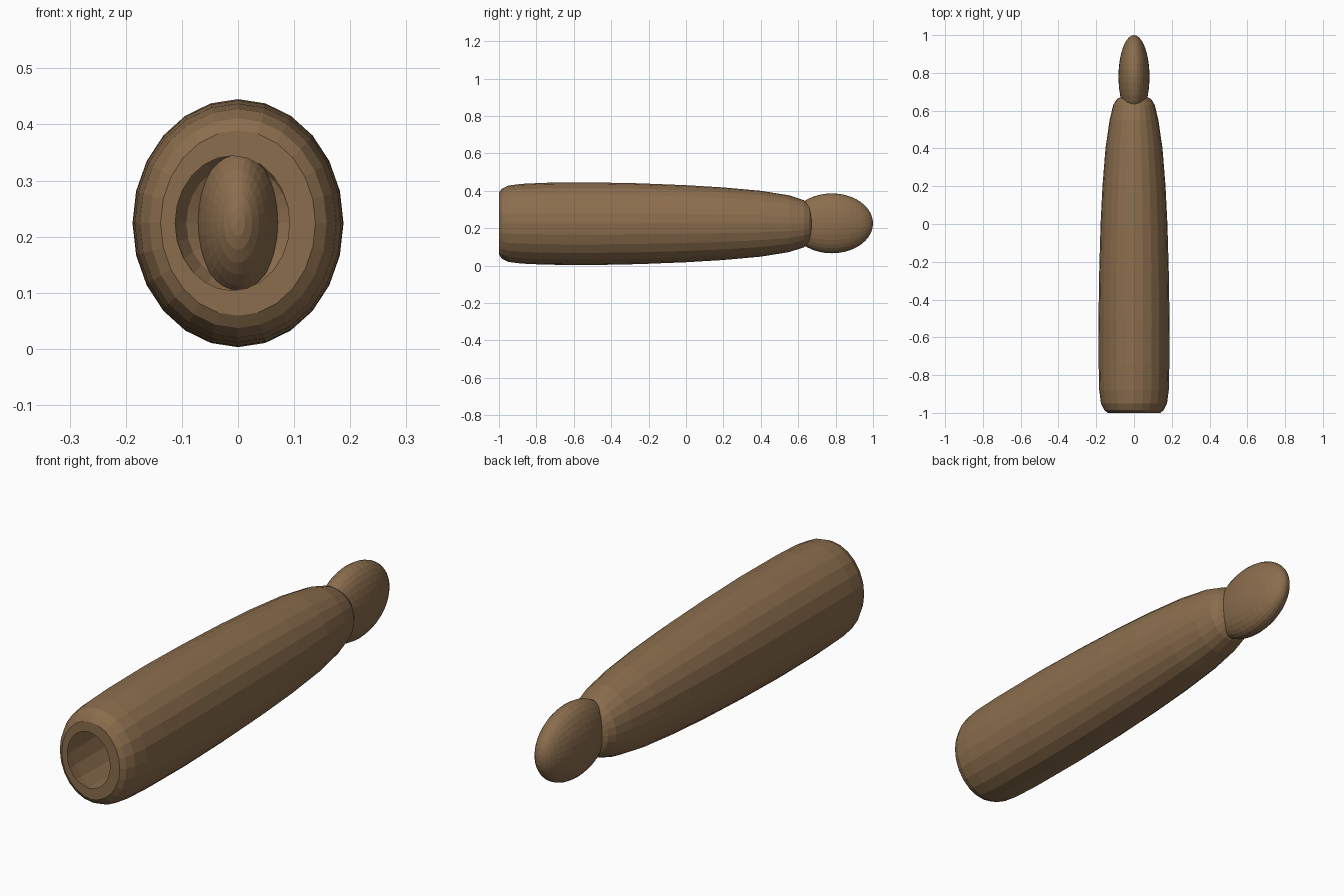
import bpy, bmesh, math
from mathutils import Matrix

if "Cube" in bpy.data.objects:
    bpy.data.objects.remove(bpy.data.objects["Cube"])

brown = bpy.data.materials.new("brown")
brown.diffuse_color = (0.26, 0.155, 0.075, 1)
brown.use_nodes = True
brown.node_tree.nodes["Principled BSDF"].inputs["Base Color"].default_value = brown.diffuse_color
MID_Z = 0.224


def finish(name, bm):
    mesh = bpy.data.meshes.new(name)
    bm.to_mesh(mesh)
    bm.free()
    mesh.materials.append(brown)
    obj = bpy.data.objects.new(name, mesh)
    bpy.context.collection.objects.link(obj)
    return obj


# Sleeve: hollow shell lofted through ellipses (y, centre x, half width, half height)
profile = [
    (-1.0, -0.01, 0.102, 0.12), (-1.0, 0, 0.138, 0.165), (-0.985, 0, 0.158, 0.187),
    (-0.95, 0, 0.175, 0.204), (-0.88, 0, 0.184, 0.213), (-0.75, 0, 0.187, 0.219),
    (-0.5, 0, 0.188, 0.221), (-0.25, 0, 0.184, 0.216), (0.0, 0, 0.177, 0.206),
    (0.2, 0, 0.167, 0.194), (0.4, 0, 0.151, 0.176), (0.55, 0, 0.129, 0.152),
    (0.63, 0, 0.11, 0.126), (0.66, 0, 0.092, 0.105), (0.672, 0, 0.07, 0.08),
]
SIDES = 24
bm = bmesh.new()
rings = []
for y, cx, rx, rz in profile:
    angles = [2 * math.pi * i / SIDES for i in range(SIDES)]
    rings.append([bm.verts.new((cx + rx * math.sin(a), y, MID_Z + rz * math.cos(a)))
                  for a in angles])
for a, b in zip(rings, rings[1:]):
    for i in range(SIDES):
        j = (i + 1) % SIDES
        bm.faces.new((a[i], a[j], b[j], b[i]))
bm.faces.new(rings[-1])
bmesh.ops.recalc_face_normals(bm, faces=bm.faces)
finish("sleeve", bm)

# Hand: flattened ellipsoid with its poles along the arm, pushed into the sleeve end
bm = bmesh.new()
bmesh.ops.create_uvsphere(
    bm, u_segments=32, v_segments=20, radius=1,
    matrix=Matrix.Translation((0, 0.78, MID_Z + 0.002))
    @ Matrix.Diagonal((0.082, 0.22, 0.16, 1))
    @ Matrix.Rotation(math.pi / 2, 4, 'X'))
finish("hand", bm)
